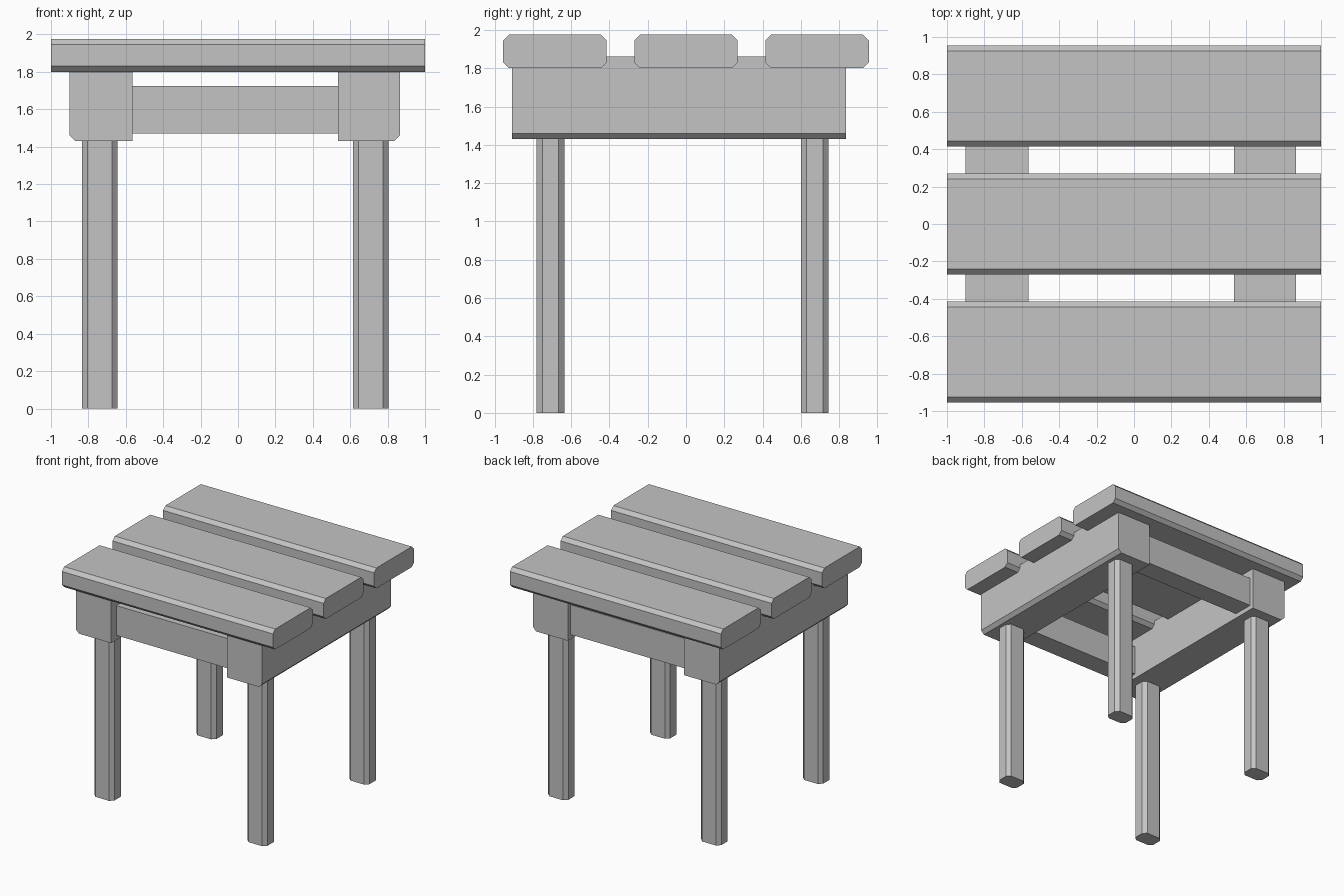
import bpy
import bmesh

old = bpy.data.objects.get("Cube")
if old:
    bpy.data.objects.remove(old, do_unlink=True)

# Single plain grey
grey = bpy.data.materials.new("plain_grey")
grey.use_nodes = True
COLOUR = (0.55, 0.55, 0.55, 1)
grey.diffuse_color = COLOUR
grey.node_tree.nodes["Principled BSDF"].inputs["Base Color"].default_value = COLOUR

CHAMFER = 0.03


def block(name, x, y, z, chamfer_edge=None):
    """Box spanning three ranges; edges whose midpoint and direction pass the rule are chamfered."""
    bm = bmesh.new()
    bmesh.ops.create_cube(bm, size=1)
    for v in bm.verts:
        v.co = [(r[0] + r[1]) / 2 + c * (r[1] - r[0]) for c, r in zip(v.co, (x, y, z))]
    if chamfer_edge:
        edges = []
        for e in bm.edges:
            a, b = (v.co for v in e.verts)
            direction = max(range(3), key=lambda i: abs(a[i] - b[i]))
            if chamfer_edge("xyz"[direction], (a + b) / 2):
                edges.append(e)
        bmesh.ops.bevel(bm, geom=edges, offset=CHAMFER, offset_type='OFFSET',
                        segments=1, affect='EDGES')
    bmesh.ops.recalc_face_normals(bm, faces=bm.faces)
    mesh = bpy.data.meshes.new(name)
    bm.to_mesh(mesh)
    bm.free()
    mesh.materials.append(grey)
    obj = bpy.data.objects.new(name, mesh)
    bpy.context.collection.objects.link(obj)
    return obj


# Three seat boards with chamfered long edges
for name, centre in (("front", -0.685), ("middle", 0), ("back", 0.685)):
    block(name + "_seat_board", (-1, 1), (centre - 0.27, centre + 0.27), (1.8, 1.975),
          lambda d, m: d == "x")

# Side rails, chamfered along the outer bottom edge
RAIL_Y, RAIL_Z = (-0.91, 0.835), (1.43, 1.86)
block("right_side_rail", (-0.9, -0.565), RAIL_Y, RAIL_Z,
      lambda d, m: d == "y" and m.z < 1.5 and m.x < -0.8)
block("left_side_rail", (0.535, 0.865), RAIL_Y, RAIL_Z,
      lambda d, m: d == "y" and m.z < 1.5 and m.x > 0.8)

# Cross beams between the rails
for name, y in (("front", (-0.84, -0.66)), ("back", (0.62, 0.8))):
    block(name + "_cross_beam", (-0.6, 0.57), y, (1.47, 1.725))

# Four legs with chamfered upright edges
for side, x in (("right", (-0.835, -0.645)), ("left", (0.615, 0.805))):
    for end, y in (("front", (-0.78, -0.635)), ("back", (0.6, 0.745))):
        block(f"{end}_{side}_leg", x, y, (0, 1.5), lambda d, m: d == "z")
